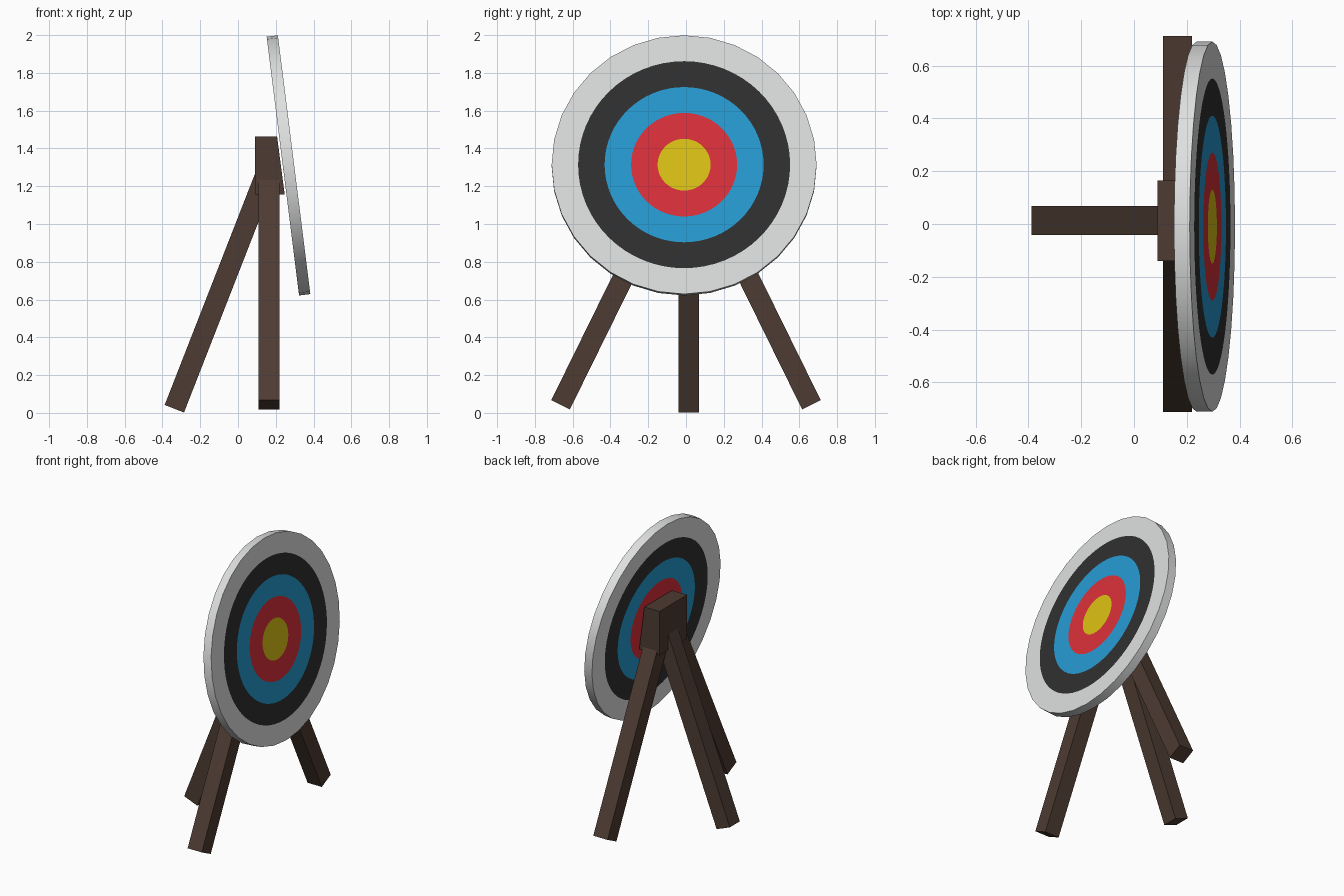
import bpy, bmesh, math
from mathutils import Matrix, Vector

if "Cube" in bpy.data.objects:
    bpy.data.objects.remove(bpy.data.objects["Cube"])


def lin(c):
    c /= 255
    return c / 12.92 if c <= 0.04045 else ((c + 0.055) / 1.055) ** 2.4


def material(name, r, g, b):
    m = bpy.data.materials.new(name)
    m.diffuse_color = (lin(r), lin(g), lin(b), 1)
    m.use_nodes = True
    m.node_tree.nodes["Principled BSDF"].inputs["Base Color"].default_value = m.diffuse_color
    return m


wood = material("dark_wood", 77, 59, 50)
RINGS = [material("ring_yellow", 222, 195, 20), material("ring_red", 220, 48, 58),
         material("ring_blue", 38, 155, 210), material("ring_black", 48, 48, 48),
         material("ring_white", 222, 224, 223)]


def finish(name, bm, mats):
    bmesh.ops.recalc_face_normals(bm, faces=bm.faces)
    me = bpy.data.meshes.new(name)
    bm.to_mesh(me)
    bm.free()
    for m in mats:
        me.materials.append(m)
    ob = bpy.data.objects.new(name, me)
    bpy.context.collection.objects.link(ob)
    return ob


def beam(name, foot, top, width):
    """Square beam between two points, kept square to the x/y axes."""
    foot, top = Vector(foot), Vector(top)
    d = top - foot
    bm = bmesh.new()
    bmesh.ops.create_cube(bm, size=1)
    bmesh.ops.scale(bm, vec=(width, width, d.length), verts=bm.verts)
    rot = d.to_track_quat('Z', 'Y').to_matrix() if abs(d.x) > 1e-6 else \
        Matrix.Rotation(-math.atan2(d.y, d.z), 3, 'X')
    bmesh.ops.rotate(bm, matrix=rot, verts=bm.verts)
    bmesh.ops.translate(bm, vec=(foot + top) / 2, verts=bm.verts)
    return finish(name, bm, [wood])


# Three legs meeting inside the head block
for side, s in (("left", -1), ("right", 1)):
    beam(f"front_leg_{side}", (0.164, s * 0.664, 0.043), (0.164, s * 0.055, 1.28), 0.11)
beam("rear_leg", (-0.337, 0.014, 0.022), (0.145, 0.014, 1.256), 0.11)

# Head block: side profile with a slanted front, extruded across y
bm = bmesh.new()
profile = [(0.09, 1.157), (0.247, 1.157), (0.207, 1.463), (0.09, 1.463)]
face = bm.faces.new([bm.verts.new((x, -0.14, z)) for x, z in profile])
ext = bmesh.ops.extrude_face_region(bm, geom=[face])
bmesh.ops.translate(bm, vec=(0, 0.305, 0),
                    verts=[v for v in ext["geom"] if isinstance(v, bmesh.types.BMVert)])
finish("head_block", bm, [wood])

# Target disc: 32-sided rim, both faces cut into finer concentric rings
N, R, SQUASH, THICK = 32, 0.7015, 0.984, 0.06
bm = bmesh.new()


def circle(r, n, x):
    return [bm.verts.new((x, r * math.sin(2 * math.pi * i / n),
                          r * SQUASH * math.cos(2 * math.pi * i / n))) for i in range(n)]


rims = []
for x in (0, -THICK):
    loops = [circle(R * k / 5, 2 * N, x) for k in range(1, 5)]
    rim = circle(R, N, x)
    rims.append(rim)
    bm.faces.new(loops[0]).material_index = 0
    for k in range(1, 4):
        a, b = loops[k - 1], loops[k]
        for i in range(2 * N):
            j = (i + 1) % (2 * N)
            bm.faces.new((a[i], a[j], b[j], b[i])).material_index = k
    a = loops[3]
    for i in range(N):
        bm.faces.new((rim[i], rim[(i + 1) % N], a[(2 * i + 2) % (2 * N)],
                      a[2 * i + 1], a[2 * i])).material_index = 4
for i in range(N):
    j = (i + 1) % N
    bm.faces.new((rims[0][i], rims[0][j], rims[1][j], rims[1][i])).material_index = 4
target = finish("target_disc", bm, RINGS)
target.location = (0.297, -0.01, 1.314)
target.rotation_euler = (0, -math.radians(7.15), 0)
bpy.context.view_layer.objects.active = target
target.select_set(True)
bpy.ops.object.shade_smooth_by_angle(angle=math.radians(30))
